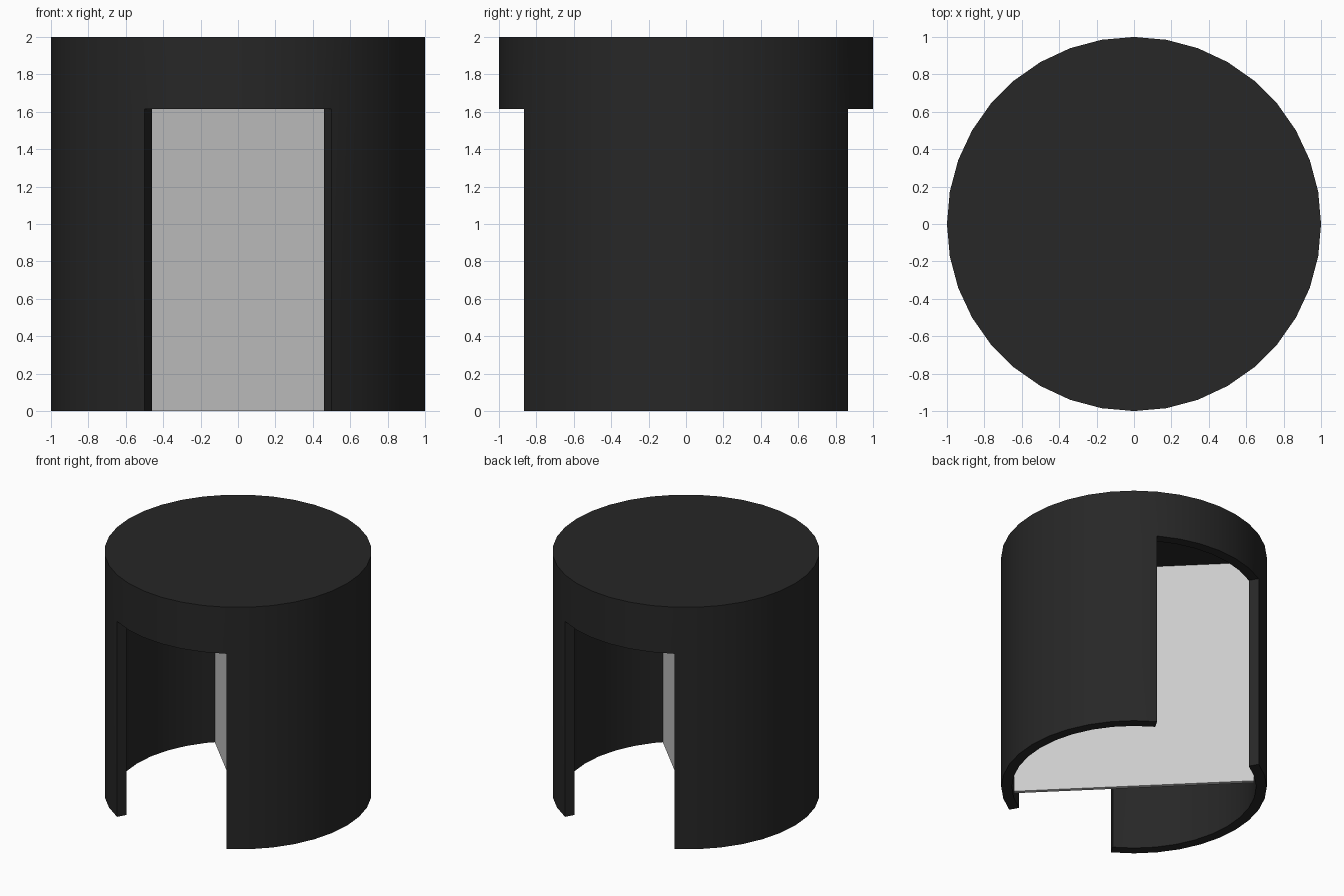
import bpy, bmesh, math
from mathutils import Vector

if "Cube" in bpy.data.objects:
    bpy.data.objects.remove(bpy.data.objects["Cube"])

SIDES = 36
R_OUT, R_IN = 1.0, 0.92
Z_DOOR, Z_CEIL, Z_TOP = 1.615, 1.9, 2.0


def point(r, i, z):
    a = 2 * math.pi * i / SIDES
    return Vector((r * math.cos(a), r * math.sin(a), z))


def is_open(i):
    # doorways span 60 degrees, centred on the front and the back
    return 6 <= i % 18 < 12


# Drum housing: curved walls, lintels over two doorways, and a roof
bm = bmesh.new()


def face(*pts):
    bm.faces.new([bm.verts.new(p) for p in pts])


def strip(i, r0, z0, r1, z1):
    face(point(r0, i, z0), point(r0, i + 1, z0), point(r1, i + 1, z1), point(r1, i, z1))


for i in range(SIDES):
    strip(i, R_OUT, Z_DOOR, R_OUT, Z_TOP)
    strip(i, R_IN, Z_DOOR, R_IN, Z_CEIL)
    if is_open(i):
        strip(i, R_IN, Z_DOOR, R_OUT, Z_DOOR)
    else:
        strip(i, R_OUT, 0, R_OUT, Z_DOOR)
        strip(i, R_IN, 0, R_IN, Z_DOOR)
        strip(i, R_IN, 0, R_OUT, 0)
    # door jamb where wall meets opening
    if is_open(i) != is_open(i - 1):
        face(point(R_IN, i, 0), point(R_OUT, i, 0),
             point(R_OUT, i, Z_DOOR), point(R_IN, i, Z_DOOR))

for r, z in ((R_OUT, Z_TOP), (R_IN, Z_CEIL)):
    face(*[point(r, i, z) for i in range(SIDES)])

bmesh.ops.remove_doubles(bm, verts=bm.verts, dist=1e-4)
bmesh.ops.recalc_face_normals(bm, faces=bm.faces)
mesh = bpy.data.meshes.new("drum_housing")
bm.to_mesh(mesh)
bm.free()
housing = bpy.data.objects.new("drum_housing", mesh)
bpy.context.collection.objects.link(housing)

black = bpy.data.materials.new("black")
black.diffuse_color = (0.02, 0.02, 0.02, 1)
black.use_nodes = True
black.node_tree.nodes["Principled BSDF"].inputs["Base Color"].default_value = black.diffuse_color
mesh.materials.append(black)

bpy.context.view_layer.objects.active = housing
housing.select_set(True)
bpy.ops.object.shade_smooth_by_angle(angle=math.radians(30))

# Revolving panel: one thin diagonal leaf across the inside
bpy.ops.mesh.primitive_cube_add(size=1, location=(0, 0, Z_CEIL / 2),
                                rotation=(0, 0, math.radians(-45)))
panel = bpy.context.object
panel.name = "revolving_panel"
panel.scale = (1.815, 0.03, Z_CEIL)
